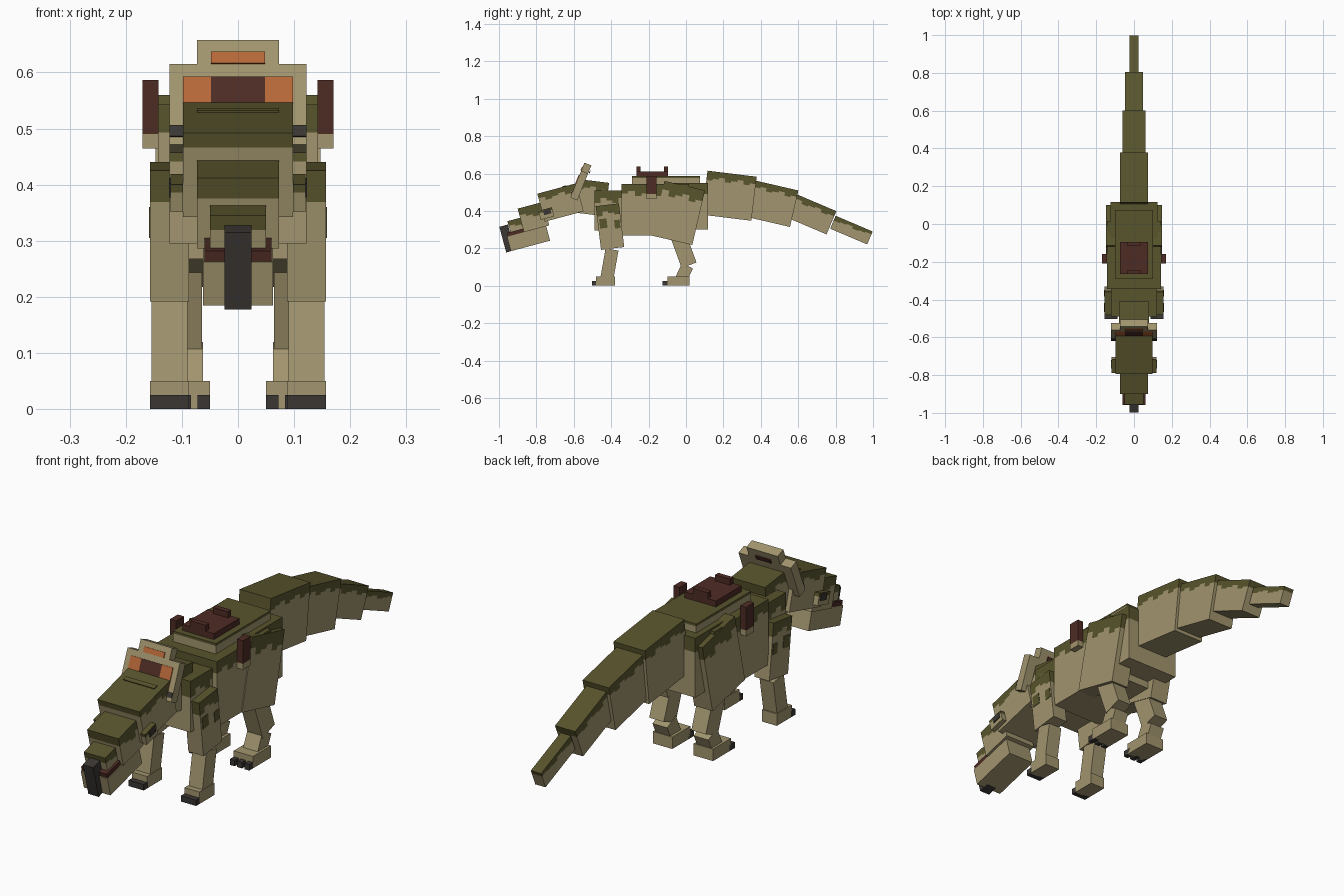
import bpy, bmesh, math
from mathutils import Vector

old = bpy.data.objects.get("Cube")
if old:
    bpy.data.objects.remove(old, do_unlink=True)


def material(name, rgb):
    m = bpy.data.materials.new(name)
    m.use_nodes = True
    m.diffuse_color = (*rgb, 1)
    bsdf = next(n for n in m.node_tree.nodes if n.type == 'BSDF_PRINCIPLED')
    bsdf.inputs["Base Color"].default_value = (*rgb, 1)
    bsdf.inputs["Roughness"].default_value = 0.9
    return m


TAN = material("tan hide", (0.36, 0.30, 0.158))
GREEN = material("olive hide", (0.098, 0.089, 0.026))
RED = material("dark red leather", (0.076, 0.025, 0.018))
ORANGE = material("orange marking", (0.47, 0.137, 0.04))
BLACK = material("black horn", (0.042, 0.037, 0.033))


def box(name, x0, x1, y, z, length, height, tilt=0, mat=TAN, band=0, ragged=True):
    """Box from its top front edge (y, z), pitched by tilt; band is the depth of the olive top."""
    t = math.radians(tilt)
    back = Vector((0, math.cos(t), math.sin(t)))
    down = Vector((0, math.sin(t), -math.cos(t)))
    origin = Vector((0, y, z))
    bm = bmesh.new()
    bmesh.ops.create_cube(bm, size=1)
    for v in bm.verts:
        u, w = v.co.y + 0.5, 0.5 - v.co.z
        v.co = origin + back * u * length + down * w * height
        v.co.x = x0 if v.index in (0, 1, 2, 3) else x1
    me = bpy.data.meshes.new(name)
    me.materials.append(mat)
    if band:
        me.materials.append(GREEN)
        cols = max(3, round(length / 0.035)) if ragged else 1

        def cut(point, normal):
            bmesh.ops.bisect_plane(bm, geom=bm.verts[:] + bm.edges[:] + bm.faces[:],
                                   plane_co=point, plane_no=normal)
        for i in range(1, cols):
            cut(origin + back * length * i / cols, back)
        for k in ((0.75, 1, 1.25) if ragged else (1,)):
            cut(origin + down * band * k, down)
        for f in bm.faces:
            c = f.calc_center_median() - origin
            col = int(max(0, min(cols - 1, c.dot(back) / length * cols)))
            edge = band * (1 + 0.25 * round(math.sin(col * 2.1 + y * 9))) if ragged else band
            f.material_index = int(c.dot(down) < edge)
    bmesh.ops.recalc_face_normals(bm, faces=bm.faces[:])
    bm.to_mesh(me)
    bm.free()
    ob = bpy.data.objects.new(name, me)
    bpy.context.collection.objects.link(ob)
    return ob


def mid(name, half, *args, **kw):
    return box(name, -half, half, *args, **kw)


def pair(name, x0, x1, *args, **kw):
    box("left_" + name, x0, x1, *args, **kw)
    box("right_" + name, -x1, -x0, *args, **kw)


# Trunk
mid("body", 0.143, -0.345, 0.543, 0.36, 0.275, band=0.05)
mid("chest", 0.122, -0.49, 0.51, 0.16, 0.215, band=0.055)
mid("pelvis", 0.125, -0.1, 0.55, 0.217, 0.25, band=0.06)
mid("neck", 0.08, -0.575, 0.57, 0.165, 0.18, -7, band=0.04)

# Tail, thinning towards the tip
for i, (half, y, z, l, h, t, b) in enumerate([
        (0.073, 0.115, 0.615, 0.265, 0.237, -7, 0.04),
        (0.061, 0.372, 0.562, 0.235, 0.2, -13, 0.035),
        (0.047, 0.596, 0.487, 0.226, 0.135, -23, 0.03),
        (0.024, 0.8, 0.374, 0.215, 0.075, -23, 0.022)]):
    mid(f"tail_segment_{i + 1}", half, y, z, l, h, t, band=b)

# Head, snout, beak and jaw share one pitch
mid("head", 0.098, -0.795, 0.492, 0.215, 0.155, 15, band=0.035)
mid("snout", 0.073, -0.9, 0.412, 0.14, 0.13, 15, band=0.05)
mid("snout_tip", 0.05, -0.955, 0.345, 0.1, 0.08, 15, band=0.035)
mid("beak", 0.024, -0.998, 0.315, 0.047, 0.142, 15, mat=BLACK)
mid("mouth_lining", 0.06, -0.958, 0.282, 0.19, 0.02, 15, mat=RED)
mid("jaw", 0.062, -0.957, 0.262, 0.217, 0.08, 15)
mid("brow_ridge", 0.073, -0.66, 0.532, 0.02, 0.01, 15, mat=GREEN)
pair("cheek", 0.098, 0.12, -0.79, 0.4, 0.075, 0.05, 15, band=0.014, ragged=False)
pair("eye", 0.12, 0.123, -0.765, 0.402, 0.04, 0.026, 15, mat=BLACK)


# Frill, leaning back, with painted markings on its face
def frill_y(z):
    return -0.543 - (0.658 - z) * 0.404


FL = -22
mid("frill_top", 0.073, frill_y(0.658), 0.658, 0.04, 0.05, FL)
mid("frill", 0.122, frill_y(0.615), 0.615, 0.04, 0.155, FL)


def marking(maker, name, *xs, top, bottom, mat):
    maker(name, *xs, frill_y(top) - 0.004, top + 0.001, 0.006,
          (top - bottom) / math.cos(math.radians(FL)), FL, mat=mat)


marking(mid, "frill_crown_mark", 0.048, top=0.636, bottom=0.616, mat=ORANGE)
marking(mid, "frill_centre_mark", 0.048, top=0.592, bottom=0.51, mat=RED)
marking(pair, "frill_side_mark", 0.048, 0.098, top=0.592, bottom=0.51, mat=ORANGE)
marking(pair, "frill_corner_mark", 0.098, 0.122, top=0.505, bottom=0.486, mat=BLACK)
mid("frill_back_mark", 0.035, frill_y(0.63) + 0.041, 0.617, 0.004, 0.018, FL, mat=RED)

# Saddle
mid("saddle_pad", 0.1, -0.29, 0.587, 0.365, 0.06, band=0.01, ragged=False)
mid("saddle_seat", 0.073, -0.265, 0.612, 0.17, 0.03, mat=RED)
mid("saddle_front_rest", 0.035, -0.265, 0.637, 0.022, 0.03, mat=RED)
mid("saddle_back_rest", 0.035, -0.117, 0.637, 0.022, 0.03, mat=RED)
pair("saddle_strap", 0.142, 0.17, -0.21, 0.587, 0.052, 0.097, mat=RED)
pair("strap_end", 0.142, 0.17, -0.21, 0.49, 0.052, 0.025)

# Front legs
pair("front_upper_leg", 0.087, 0.157, -0.483, 0.425, 0.125, 0.235, 7, band=0.045)
pair("front_lower_leg", 0.09, 0.154, -0.43, 0.2, 0.07, 0.165, -10)
pair("front_foot", 0.087, 0.157, -0.48, 0.05, 0.1, 0.05)
pair("front_toes", 0.087, 0.157, -0.503, 0.025, 0.03, 0.025, mat=BLACK)
pair("front_leg_spot", 0.155, 0.159, -0.465, 0.355, 0.04, 0.05, 7, mat=GREEN)
pair("shoulder_spot", 0.155, 0.159, -0.385, 0.35, 0.03, 0.045, 7, mat=GREEN)

# Hind legs
pair("thigh", 0.062, 0.147, -0.115, 0.56, 0.222, 0.3, -13, band=0.06)
pair("hind_upper_leg", 0.064, 0.132, -0.08, 0.25, 0.085, 0.165, 20)
pair("hind_lower_leg", 0.062, 0.13, -0.022, 0.12, 0.065, 0.1, -25)
pair("hind_foot", 0.05, 0.14, -0.1, 0.05, 0.12, 0.05)
for i in range(3):
    x = 0.05 + i * 0.034
    pair(f"hind_toe_{i + 1}", x, x + 0.022, -0.125, 0.025, 0.04, 0.025, mat=BLACK)
